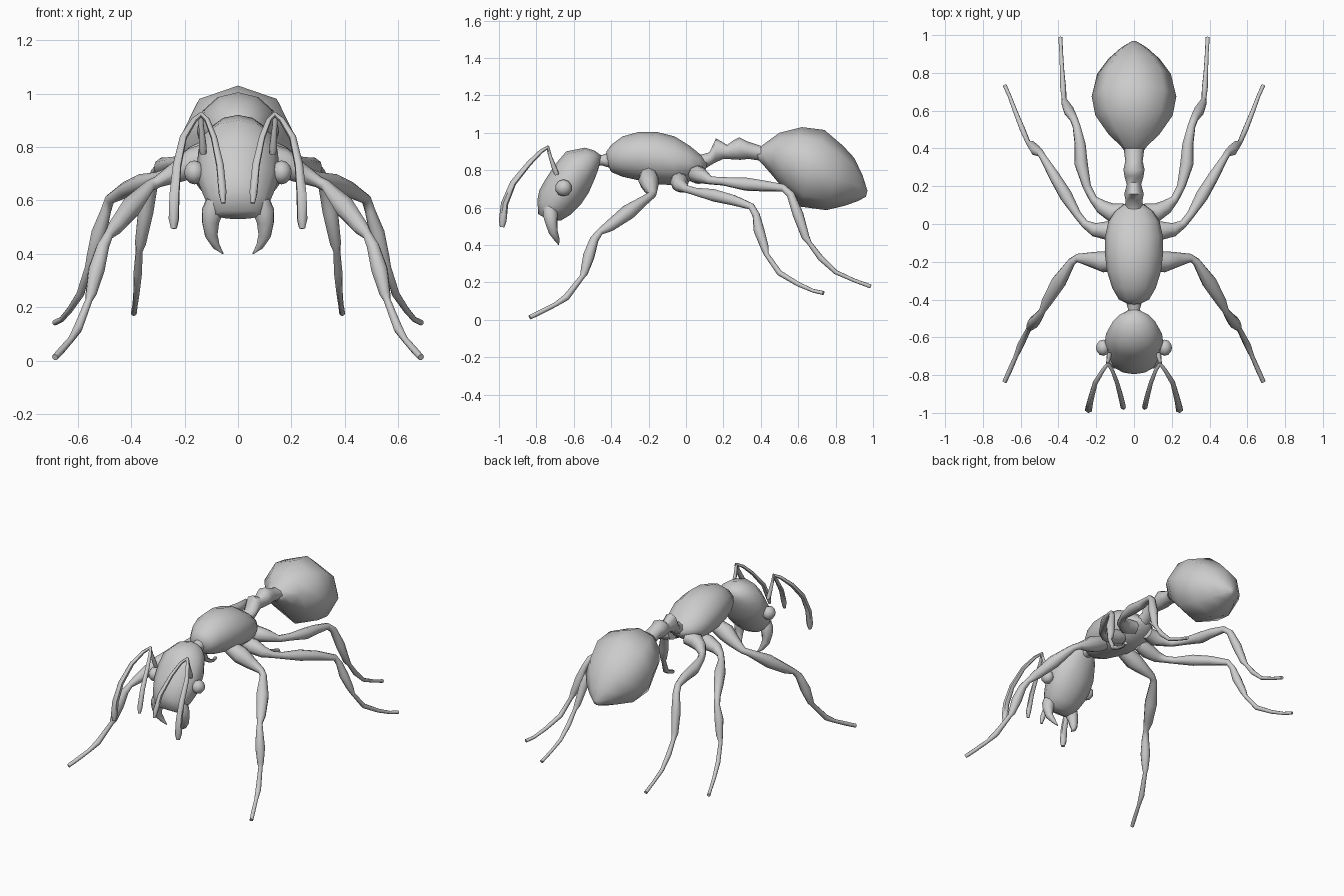
import bpy, bmesh, math
from mathutils import Vector

grey = bpy.data.materials.new("shell grey")
grey.diffuse_color = (0.6, 0.6, 0.6, 1)


def skin(name, rings, mirror=False):
    """Join rings of points into a closed smooth skin, optionally mirrored in x."""
    bm = bmesh.new()
    loops = [[bm.verts.new(p) for p in ring] for ring in rings]
    n = len(loops[0])
    for a, b in zip(loops, loops[1:]):
        for i in range(n):
            j = (i + 1) % n
            bm.faces.new((a[i], a[j], b[j], b[i]))
    bm.faces.new(loops[0])
    bm.faces.new(loops[-1])
    bmesh.ops.recalc_face_normals(bm, faces=bm.faces)
    mesh = bpy.data.meshes.new(name)
    bm.to_mesh(mesh)
    bm.free()
    mesh.materials.append(grey)
    obj = bpy.data.objects.new(name, mesh)
    bpy.context.collection.objects.link(obj)
    if mirror:
        obj.modifiers.new("Mirror", 'MIRROR').use_mirror_merge = False
    bpy.ops.object.select_all(action='DESELECT')
    obj.select_set(True)
    bpy.context.view_layer.objects.active = obj
    bpy.ops.object.shade_smooth_by_angle(angle=math.radians(60))
    return obj


def body(name, sections, sides):
    """Each section: top y, top z, bottom y, bottom z, half width."""
    rings = []
    for ty, tz, by, bz, w in sections:
        ring = []
        for i in range(sides):
            a = 2 * math.pi * i / sides
            t = (1 - math.cos(a)) / 2
            ring.append((w * math.sin(a), ty + (by - ty) * t, tz + (bz - tz) * t))
        rings.append(ring)
    return skin(name, rings)


def limb(name, path, sides=8):
    """Each path point: x, y, z, radius. Built on the right and mirrored."""
    pts = [Vector(p[:3]) for p in path]
    rings = []
    for i, p in enumerate(pts):
        d = (pts[min(i + 1, len(pts) - 1)] - pts[max(i - 1, 0)]).normalized()
        u = d.cross(Vector((1, 0.3, 0.2))).normalized() if abs(d.x) < 0.8 else d.cross(Vector((0, 1, 0))).normalized()
        if abs(d.x) >= 0.8 or i == 0:
            ref = u
        else:
            ref = (ref - d * ref.dot(d)).normalized()   # carry the frame along without twisting
        v = d.cross(ref)
        r = path[i][3]
        rings.append([p + r * (math.cos(2 * math.pi * k / sides) * ref + math.sin(2 * math.pi * k / sides) * v)
                      for k in range(sides)])
    return skin(name, rings, True)


# Body segments, front to back
body("head", [
    (-.455, .88, -.465, .82, .035), (-.49, .905, -.47, .80, .075), (-.54, .92, -.485, .76, .11),
    (-.64, .90, -.52, .68, .148), (-.70, .83, -.56, .62, .155), (-.755, .745, -.59, .59, .148),
    (-.785, .69, -.62, .56, .132), (-.795, .64, -.67, .53, .115), (-.79, .565, -.73, .53, .085)], 12)
body("neck", [(-.49, .88, -.49, .82, .04), (-.45, .88, -.45, .825, .032), (-.40, .90, -.40, .81, .045)], 8)
body("thorax", [
    (-.425, .90, -.42, .83, .035), (-.40, .935, -.40, .79, .08), (-.34, .98, -.34, .765, .115),
    (-.25, 1.005, -.25, .745, .143), (-.16, 1.005, -.16, .725, .154), (-.06, .98, -.07, .72, .153),
    (.02, .93, .01, .735, .135), (.075, .885, .06, .765, .10), (.115, .845, .105, .80, .045)], 12)
body("waist", [
    (.07, .88, .09, .80, .045), (.125, .895, .13, .825, .045), (.16, .97, .155, .84, .052),
    (.22, .935, .20, .86, .038), (.255, .96, .245, .858, .05), (.285, .975, .29, .855, .056),
    (.33, .953, .335, .86, .046), (.40, .93, .40, .85, .055)], 8)
body("abdomen", [
    (.38, .905, .38, .86, .045), (.41, .935, .415, .825, .07), (.50, 1.0, .45, .785, .135),
    (.62, 1.03, .53, .69, .205), (.74, 1.015, .61, .605, .224), (.84, .93, .75, .586, .195),
    (.90, .865, .85, .61, .135), (.945, .77, .92, .635, .07), (.97, .69, .962, .658, .015)], 8)

# Jaws: curved and tapering to inward points
limb("jaw", [(.085, -.73, .60, .035), (.095, -.725, .56, .042), (.103, -.72, .52, .034), (.10, -.71, .47, .025),
             (.082, -.69, .43, .015), (.055, -.68, .40, .002)])

# Feelers: a short stalk, then an outer and an inner branch
limb("feeler_stalk", [(.13, -.69, .775, .012), (.132, -.70, .80, .015), (.137, -.725, .87, .01), (.14, -.74, .925, .009)], 6)
limb("feeler_outer", [(.135, -.735, .925, .008), (.165, -.775, .90, .011), (.205, -.84, .835, .014), (.228, -.925, .73, .017),
                      (.238, -.97, .62, .02), (.24, -.98, .53, .021), (.24, -.983, .495, .012)], 6)
limb("feeler_inner", [(.14, -.735, .925, .008), (.115, -.775, .90, .010), (.09, -.84, .835, .012), (.067, -.925, .73, .015),
                      (.058, -.965, .63, .016), (.055, -.975, .59, .009)], 6)

# Legs: hip, thigh, shin and foot swell and pinch along one path
limb("front_leg", [
    (.08, -.2, .78, .045), (.16, -.2, .745, .056), (.22, -.19, .71, .042), (.30, -.18, .67, .022),
    (.33, -.2, .655, .022), (.40, -.31, .575, .041), (.46, -.41, .50, .03), (.485, -.46, .47, .018),
    (.505, -.49, .43, .024), (.53, -.52, .34, .032), (.55, -.545, .25, .021), (.557, -.555, .23, .014),
    (.60, -.64, .12, .018), (.625, -.70, .08, .012), (.66, -.78, .04, .013), (.685, -.835, .013, .012)])
limb("middle_leg", [
    (.07, -.04, .755, .04), (.14, -.035, .735, .05), (.21, -.03, .715, .036), (.26, 0, .70, .022),
    (.30, .05, .685, .022), (.36, .15, .665, .035), (.42, .25, .64, .03), (.48, .35, .605, .019),
    (.495, .375, .56, .02), (.52, .39, .48, .029), (.545, .42, .39, .022), (.56, .43, .35, .013),
    (.59, .50, .25, .015), (.63, .60, .19, .012), (.66, .68, .155, .01), (.685, .735, .143, .011)])
limb("hind_leg", [
    (.05, .07, .785, .04), (.12, .06, .775, .05), (.17, .09, .765, .038), (.215, .13, .745, .022),
    (.25, .20, .74, .023), (.28, .32, .725, .036), (.285, .42, .715, .03), (.305, .52, .705, .021),
    (.32, .56, .67, .022), (.345, .60, .56, .029), (.365, .64, .44, .021), (.37, .66, .41, .013),
    (.375, .72, .33, .016), (.38, .80, .255, .012), (.385, .90, .21, .01), (.39, .988, .178, .011)])

# Eyes: tilted ovals on the sides of the head
limb("eye", [(.125 + .038 * (1 - math.cos(a)), -.655, .705, max(.045 * math.sin(a), .004))
             for a in [math.pi * k / 6 for k in range(7)]], 10)
